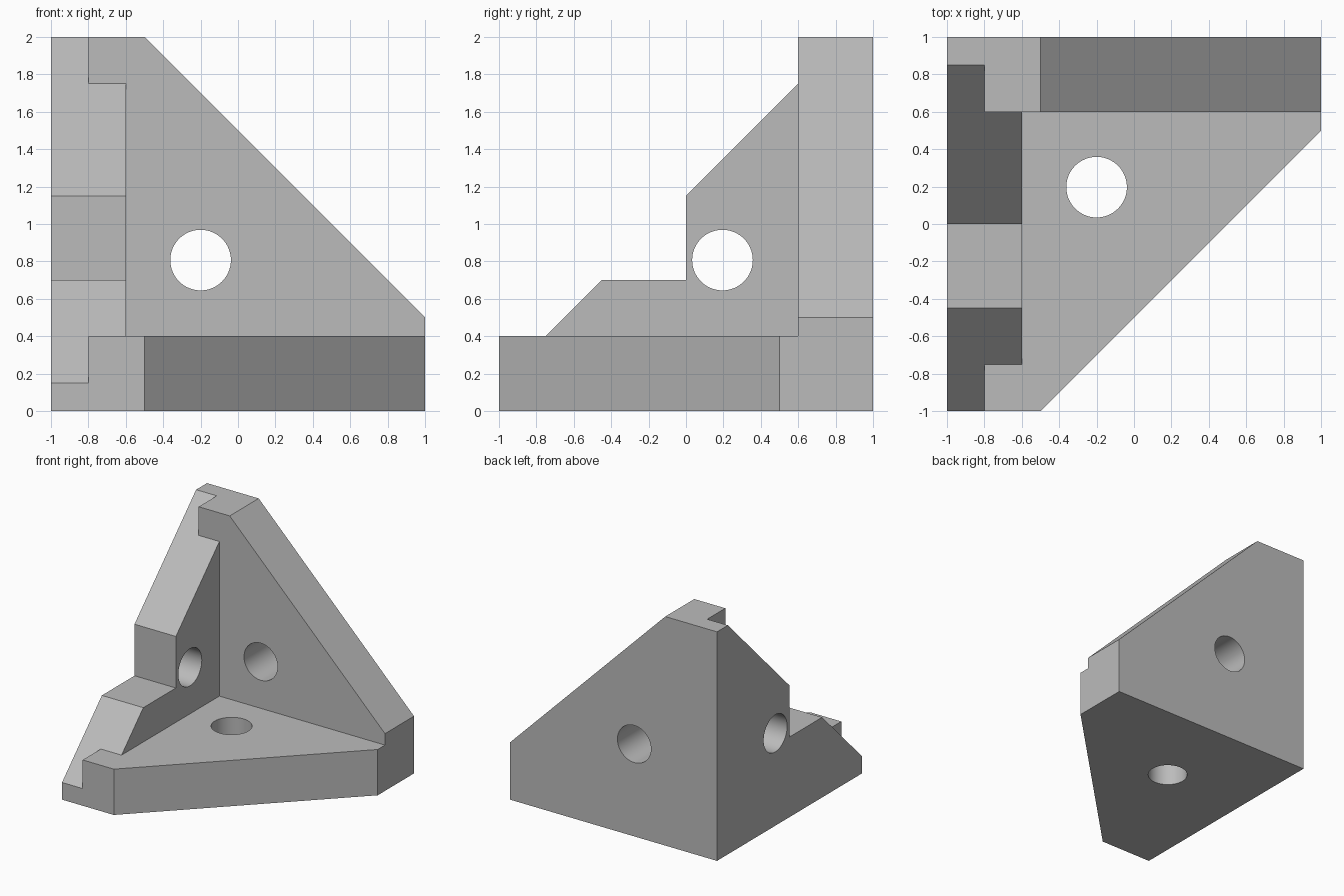
import bpy, bmesh, math
from mathutils import Vector

cube = bpy.data.objects.get("Cube")
if cube:
    bpy.data.objects.remove(cube, do_unlink=True)

grey = bpy.data.materials.new("light grey")
grey.use_nodes = True
colour = (0.5, 0.5, 0.5, 1)
grey.diffuse_color = colour
grey.node_tree.nodes["Principled BSDF"].inputs["Base Color"].default_value = colour


def plate(name, axis, profile, start, end):
    """Extrude a 2D profile along an axis; the profile uses the other two axes in order."""
    bm = bmesh.new()

    def place(p, d):
        co = list(p)
        co.insert(axis, d)
        return bm.verts.new(co)

    face = bm.faces.new([place(p, start) for p in profile])
    ext = bmesh.ops.extrude_face_region(bm, geom=[face])
    shift = Vector((0, 0, 0))
    shift[axis] = end - start
    bmesh.ops.translate(bm, vec=shift,
                        verts=[g for g in ext["geom"] if isinstance(g, bmesh.types.BMVert)])
    bmesh.ops.recalc_face_normals(bm, faces=bm.faces)
    mesh = bpy.data.meshes.new(name)
    bm.to_mesh(mesh)
    bm.free()
    mesh.materials.append(grey)
    obj = bpy.data.objects.new(name, mesh)
    bpy.context.collection.objects.link(obj)
    return obj


def combine(target, other, operation):
    """Apply a boolean and discard the helper."""
    mod = target.modifiers.new("combine", "BOOLEAN")
    mod.operation, mod.solver, mod.object = operation, "EXACT", other
    bpy.context.view_layer.objects.active = target
    bpy.ops.object.modifier_apply(modifier=mod.name)
    bpy.data.objects.remove(other, do_unlink=True)


def circle(u, v, radius=0.162, sides=64):
    return [(u + radius * math.cos(2 * math.pi * i / sides),
             v + radius * math.sin(2 * math.pi * i / sides)) for i in range(sides)]


# Stepped side wall (y, z profile)
bracket = plate("corner_bracket", 0,
                [(-1, 0), (1, 0), (1, 2), (0.85, 2), (0, 1.15), (0, 0.7), (-0.45, 0.7), (-1, 0.15)],
                -1, -0.6)

# Floor and back wall share the same clipped-corner outline
floor = plate("floor", 2, [(-0.8, -1), (-0.5, -1), (1, 0.5), (1, 1), (-0.8, 1)], 0, 0.4)
back = plate("back_wall", 1, [(-0.8, 0), (1, 0), (1, 0.5), (-0.5, 2), (-0.8, 2)], 0.6, 1)
combine(bracket, floor, "UNION")
combine(bracket, back, "UNION")

# One screw hole through each plate
for axis, u, v, start, end in ((0, 0.195, 0.807, -1.1, -0.5),
                               (1, -0.2, 0.807, 0.5, 1.1),
                               (2, -0.2, 0.197, -0.1, 0.5)):
    combine(bracket, plate("hole_cutter", axis, circle(u, v), start, end), "DIFFERENCE")

# Smooth hole walls, crisp plate edges
bpy.ops.object.select_all(action="DESELECT")
bracket.select_set(True)
bpy.context.view_layer.objects.active = bracket
bpy.ops.object.shade_smooth_by_angle(angle=math.radians(30))
